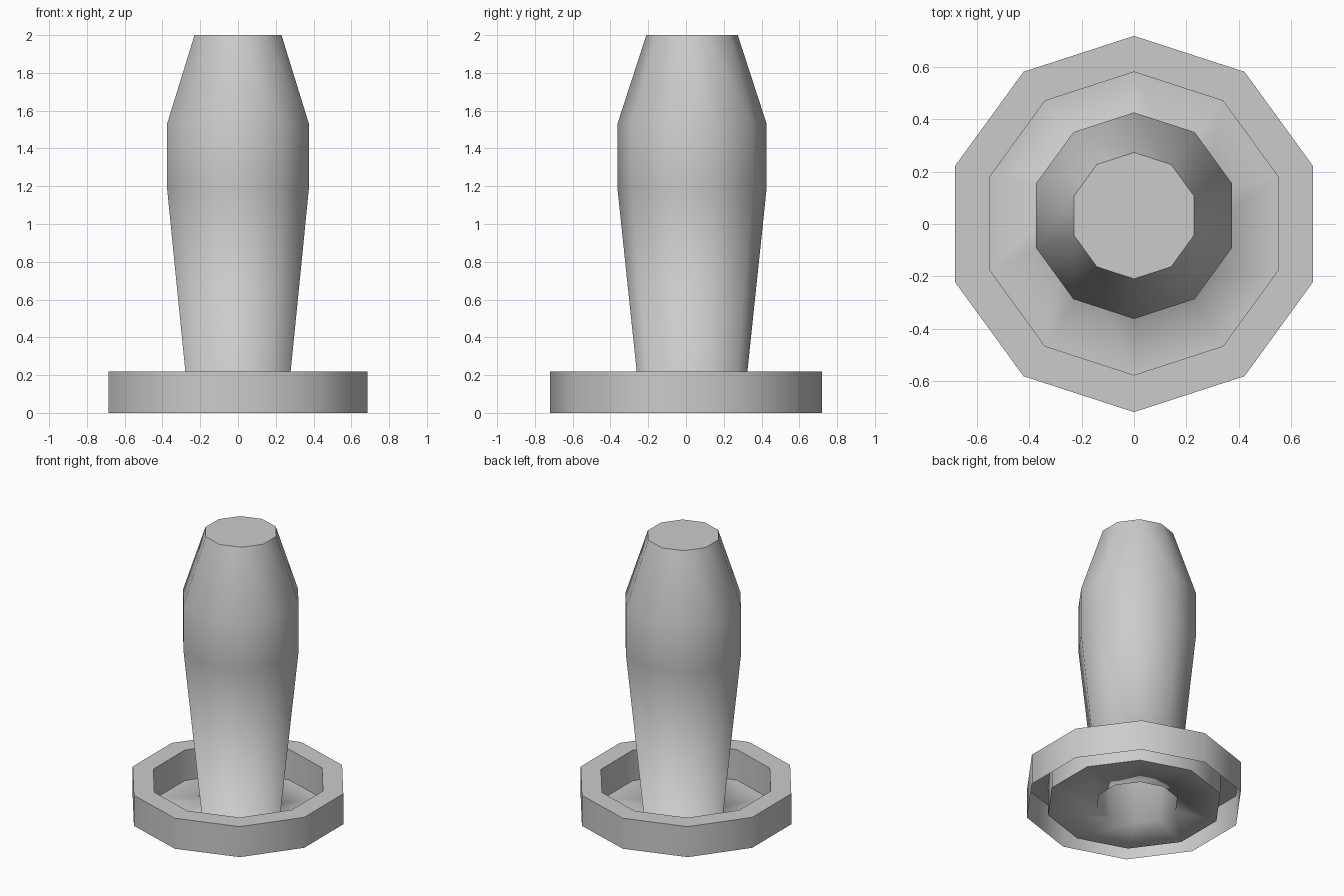
import bpy
import bmesh
from math import sin, cos, pi

cube = bpy.data.objects.get("Cube")
if cube:
    bpy.data.objects.remove(cube, do_unlink=True)

SIDES = 10
GREY = (0.6, 0.6, 0.6, 1.0)

material = bpy.data.materials.new("plain grey")
material.use_nodes = True
material.diffuse_color = GREY
material.node_tree.nodes["Principled BSDF"].inputs["Base Color"].default_value = GREY


def lathe(name, profile, cap=False):
    """Ten-sided open shell; profile rows are (radius, height, y centre, sharp)."""
    bm = bmesh.new()
    rings = []
    for radius, z, y, _ in profile:
        angles = [pi / 2 + 2 * pi * i / SIDES for i in range(SIDES)]
        rings.append([bm.verts.new((radius * cos(a), y + radius * sin(a), z)) for a in angles])
    for a, b in zip(rings, rings[1:]):
        for i in range(SIDES):
            j = (i + 1) % SIDES
            bm.faces.new((a[i], b[i], b[j], a[j])).smooth = True
    if cap:
        bm.faces.new(rings[0])
    # Crisp creases around the chosen rings
    for ring, row in zip(rings, profile):
        if row[3]:
            for i in range(SIDES):
                edge = bm.edges.get((ring[i], ring[(i + 1) % SIDES]))
                edge.smooth = False
    mesh = bpy.data.meshes.new(name)
    bm.to_mesh(mesh)
    bm.free()
    mesh.materials.append(material)
    obj = bpy.data.objects.new(name, mesh)
    bpy.context.collection.objects.link(obj)
    return obj


# Hollow bulging column flowing into the flat floor of the tray
OFFSET = 0.032
lathe("column_and_floor", [
    (0.242, 2.0, OFFSET, True),
    (0.395, 1.53, OFFSET, False),
    (0.395, 1.19, OFFSET, False),
    (0.27, 0.0, OFFSET, False),
    (0.58, 0.0, 0.002, True),
], cap=True)

# Raised tray rim, open underneath
lathe("tray_rim", [
    (0.58, 0.0, 0.002, True),
    (0.58, 0.22, 0.002, True),
    (0.72, 0.22, 0.0, True),
    (0.72, 0.0, 0.0, True),
])
